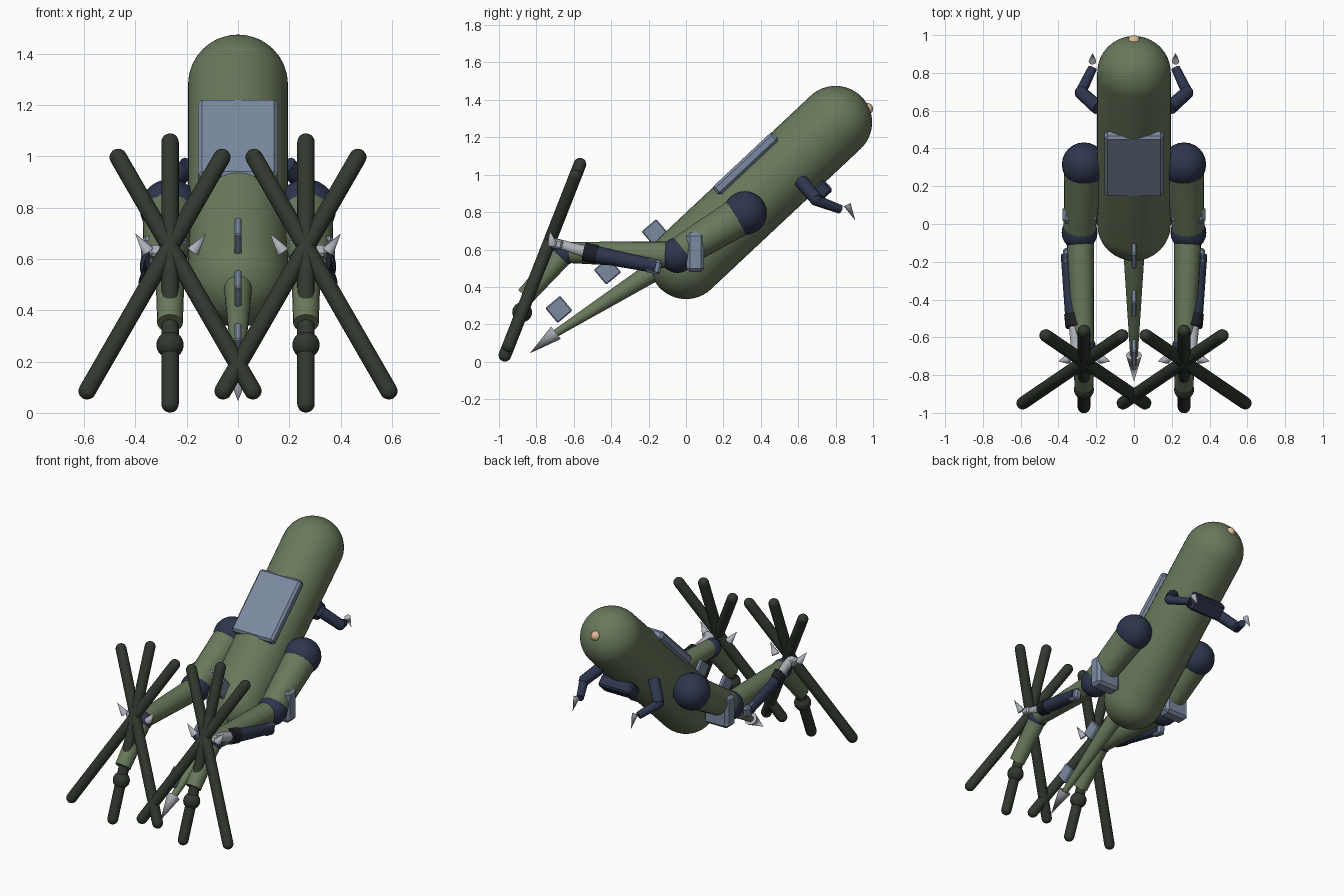
import bpy, bmesh, math
from mathutils import Vector, Matrix

if "Cube" in bpy.data.objects:
    bpy.data.objects.remove(bpy.data.objects["Cube"])


def material(name, r, g, b):
    m = bpy.data.materials.new(name)
    m.diffuse_color = (r, g, b, 1)
    m.use_nodes = True
    m.node_tree.nodes["Principled BSDF"].inputs["Base Color"].default_value = m.diffuse_color
    return m


GREEN = material("green", .14, .19, .105)
DARK = material("dark_green", .03, .04, .027)
NAVY = material("navy", .027, .037, .075)
PLATE = material("plate_grey", .2, .25, .35)
STEEL = material("steel", .42, .44, .48)
BLACK = material("black", .012, .014, .02)
TAN = material("tan", .75, .52, .3)


def finish(name, bm, mat, matrix):
    bmesh.ops.recalc_face_normals(bm, faces=bm.faces[:])
    me = bpy.data.meshes.new(name)
    bm.to_mesh(me)
    bm.free()
    me.materials.append(mat)
    ob = bpy.data.objects.new(name, me)
    bpy.context.collection.objects.link(ob)
    ob.matrix_world = matrix
    bpy.ops.object.select_all(action='DESELECT')
    ob.select_set(True)
    bpy.context.view_layer.objects.active = ob
    bpy.ops.object.shade_smooth_by_angle(angle=math.radians(35))
    return ob


def lathe(name, a, b, profile, mat, segs=24):
    """Revolve (radius, height) points around the line from a to b."""
    a, b = Vector(a), Vector(b)
    bm = bmesh.new()
    vs = [bm.verts.new((r, 0, h)) for r, h in profile]
    es = [bm.edges.new(p) for p in zip(vs, vs[1:])]
    bmesh.ops.spin(bm, geom=vs + es, cent=(0, 0, 0), axis=(0, 0, 1),
                   angle=math.tau, steps=segs)
    bmesh.ops.remove_doubles(bm, verts=bm.verts[:], dist=1e-5)
    rot = (b - a).to_track_quat('Z', 'Y').to_matrix().to_4x4()
    return finish(name, bm, mat, Matrix.Translation(a) @ rot)


def capsule(name, a, b, r0, r1, mat, segs=24, n=8):
    L = (Vector(b) - Vector(a)).length
    q = [i / n * math.pi / 2 for i in range(n + 1)]
    prof = [(r0 * math.sin(t), -r0 * math.cos(t)) for t in q]
    prof += [(r1 * math.cos(t), L + r1 * math.sin(t)) for t in q]
    return lathe(name, a, b, prof, mat, segs)


def tube(name, a, b, r0, r1, mat, segs=20):
    L = (Vector(b) - Vector(a)).length
    return lathe(name, a, b, [(0, 0), (r0, 0), (r1, L), (0, L)], mat, segs)


def spike(name, a, b, r, mat=STEEL):
    L = (Vector(b) - Vector(a)).length
    return lathe(name, a, b, [(0, 0), (r, 0), (0, L)], mat, 12)


def ball(name, c, r, mat):
    bm = bmesh.new()
    bmesh.ops.create_uvsphere(bm, u_segments=24, v_segments=14, radius=r)
    return finish(name, bm, mat, Matrix.Translation(c))


def box(name, c, size, mat, tilt=0, bevel=.012):
    bm = bmesh.new()
    bmesh.ops.create_cube(bm, size=1, matrix=Matrix.Diagonal((*size, 1)))
    bmesh.ops.bevel(bm, geom=bm.edges[:], offset=bevel, segments=1, affect='EDGES')
    return finish(name, bm, mat, Matrix.Translation(c) @ Matrix.Rotation(tilt, 4, 'X'))


# Body: slanted capsule
low, high = Vector((0, 0, .53)), Vector((0, .80, 1.28))
axis = (high - low).normalized()
norm = Vector((0, -axis.z, axis.y))
slant = math.atan2(axis.z, axis.y)
capsule("body", low, high, .195, .195, GREEN, 40, 12)
box("back_plate", low + axis * .594 + norm * .168, (.31, .437, .06), PLATE, slant, .014)
box("belly_pouch", low + axis * .785 - norm * .215, (.24, .11, .08), NAVY, slant)
ball("nose", (0, .968, 1.352), .032, TAN)

# Tail with plates and tip
capsule("tail", (0, -.06, .555), (0, -.70, .15), .062, .02, GREEN)
spike("tail_tip", (0, -.695, .155), (0, -.835, .045), .042)
for i, (y, z) in enumerate([(-.165, .69), (-.42, .485), (-.68, .28)]):
    box(f"tail_plate_{i + 1}", (0, y, z), (.028, .104, .104), PLATE, math.radians(40), .006)

for s, side in ((-1, "left"), (1, "right")):
    def P(x, y, z):
        return Vector((s * x, y, z))

    def N(part):
        return f"{side}_{part}"

    # Small arm with claw
    tube(N("upper_arm"), P(.19, .615, .965), P(.285, .70, .865), .038, .035, NAVY, 12)
    ball(N("elbow"), P(.28, .695, .868), .034, NAVY)
    tube(N("forearm"), P(.285, .69, .865), P(.22, .825, .815), .03, .024, NAVY, 12)
    spike(N("arm_claw"), P(.22, .862, .84), P(.22, .905, .755), .02)

    # Leg: hip, thigh, knee, shin, ankle, lower leg
    ball(N("hip"), P(.265, .315, .795), .117, NAVY)
    tube(N("thigh"), P(.265, .315, .795), P(.288, -.045, .575), .105, .085, GREEN)
    ball(N("knee"), P(.288, -.045, .57), .095, NAVY)
    box(N("knee_guard"), P(.288, .05, .585), (.18, .095, .21), PLATE, 0, .018)
    tube(N("shin"), P(.286, -.045, .57), P(.268, -.65, .585), .073, .056, GREEN)
    ball(N("ankle"), P(.266, -.65, .58), .064, NAVY)
    tube(N("lower_leg"), P(.265, -.65, .58), P(.265, -.86, .35), .058, .05, GREEN)

    # Piston along the outside of the shin
    box(N("piston_mount"), P(.352, -.175, .51), (.05, .085, .075), PLATE, -.2)
    tube(N("piston_sleeve"), P(.352, -.16, .51), P(.318, -.50, .578), .036, .046, NAVY)
    tube(N("piston_band"), P(.320, -.475, .573), P(.313, -.545, .588), .05, .05, BLACK)
    tube(N("piston_rod"), P(.313, -.54, .588), P(.30, -.71, .635), .032, .028, STEEL)
    box(N("piston_foot"), P(.315, -.69, .63), (.06, .06, .05), STEEL, -.25, .01)

    # Foot: crossing toe rods lying in one tilted plane
    c = P(.265, -.728, .646)
    for i, (dx, up, down) in enumerate([(0, .41, .611), (.577, .35, .56), (-.577, .35, .56)]):
        d = Vector((dx, .393, 1))
        capsule(N(f"toe_rod_{i + 1}"), c - d * down, c + d * up, .034, .034, DARK, 16, 5)
    ball(N("toe_joint"), P(.265, -.876, .265), .053, DARK)

    # Foot claws
    for k in (-1, 1):
        spike(N("outer_claw" if k > 0 else "inner_claw"),
              P(.263 + k * .088, -.715, .63), P(.263 + k * .138, -.728, .70), .025)
